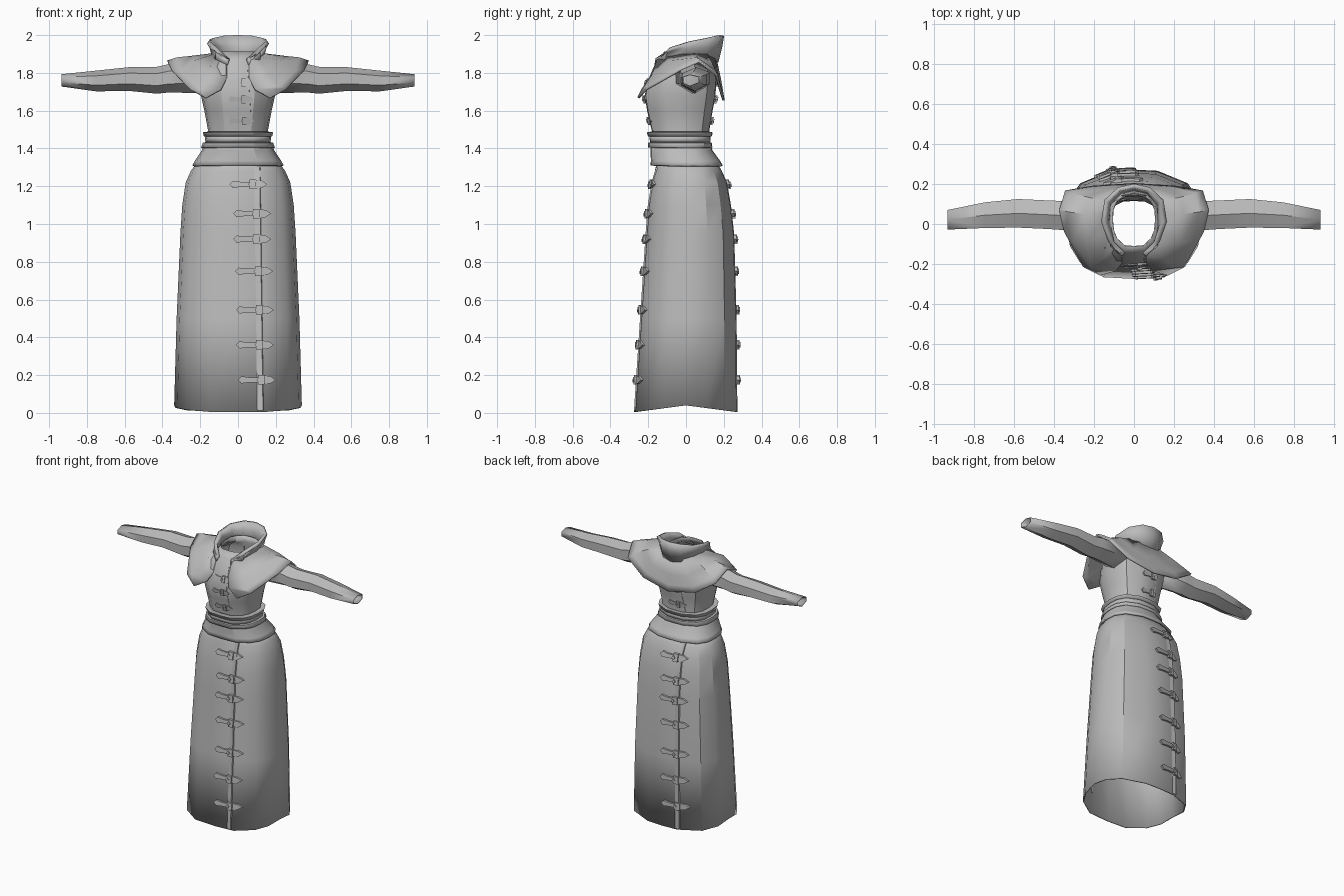
import bpy, math
from mathutils import Vector
from mathutils.bvhtree import BVHTree

if "Cube" in bpy.data.objects:
    bpy.data.objects.remove(bpy.data.objects["Cube"])

cloth = bpy.data.materials.new("grey_cloth")
cloth.diffuse_color = (0.5, 0.5, 0.5, 1)
cloth.use_nodes = True
cloth.node_tree.nodes["Principled BSDF"].inputs["Base Color"].default_value = cloth.diffuse_color


def make(name, verts, faces, thick=0.0, angle=30):
    me = bpy.data.meshes.new(name)
    me.from_pydata([tuple(v) for v in verts], [], faces)
    me.materials.append(cloth)
    ob = bpy.data.objects.new(name, me)
    bpy.context.collection.objects.link(ob)
    bpy.ops.object.select_all(action='DESELECT')
    bpy.context.view_layer.objects.active = ob
    ob.select_set(True)
    bpy.ops.object.mode_set(mode='EDIT')
    bpy.ops.mesh.select_all(action='SELECT')
    bpy.ops.mesh.normals_make_consistent(inside=False)
    bpy.ops.object.mode_set(mode='OBJECT')
    bpy.ops.object.shade_smooth_by_angle(angle=math.radians(angle))
    if thick:
        m = ob.modifiers.new("thickness", 'SOLIDIFY')
        m.thickness, m.offset = thick, -1
    return ob


def loft(name, rings, thick=0.0, closed=True, angle=30):
    n = len(rings[0])
    faces = [(r * n + i, r * n + (i + 1) % n, (r + 1) * n + (i + 1) % n, (r + 1) * n + i)
             for r in range(len(rings) - 1) for i in range(n if closed else n - 1)]
    return make(name, [v for ring in rings for v in ring], faces, thick, angle)


# Half cross-section of the garment, front to back, mirrored to a full loop
HALF = [(0, -1), (.45, -.97), (.8, -.7), (.95, -.4), (1, 0), (.98, .4), (.8, .75), (.35, .98), (0, 1)]
LOOP = HALF + [(-x, y) for x, y in HALF[-2:0:-1]]


def ring(z, rx, yf, yb, sag=0.0):
    c, h = (yf + yb) / 2, (yb - yf) / 2
    return [Vector((u * rx, c + v * h, z - sag * abs(v))) for u, v in LOOP]


# Long skirt with a slightly dipping hem
skirt = loft("skirt", [ring(.04, .338, -.275, .272, .035), ring(.5, .325, -.242, .268),
                       ring(.95, .305, -.212, .255), ring(1.1, .295, -.2, .238),
                       ring(1.22, .277, -.18, .217), ring(1.28, .25, -.165, .19),
                       ring(1.35, .2, -.15, .15)], .008)

# Fitted bodice rising to the neck
bodice = loft("bodice", [ring(1.38, .17, -.17, .125), ring(1.48, .15, -.172, .115), ring(1.6, .172, -.2, .135),
                         ring(1.68, .19, -.213, .15), ring(1.76, .195, -.195, .155),
                         ring(1.83, .18, -.165, .15), ring(1.87, .12, -.14, .14),
                         ring(1.91, .105, -.11, .145)], .006)

# Flared waist piece and the stacked belts above it
loft("waist_flare", [ring(1.31, .242, -.188, .195), ring(1.335, .228, -.186, .18),
                     ring(1.39, .192, -.188, .14), ring(1.425, .18, -.187, .13)], .012)
loft("lower_belt", [ring(1.405, .196, -.2, .14), ring(1.43, .186, -.2, .136), ring(1.435, .165, -.185, .125)], .01)
loft("middle_belt", [ring(1.43, .172, -.19, .128), ring(1.465, .176, -.195, .13)], .01)
loft("upper_belt", [ring(1.462, .18, -.2, .135), ring(1.485, .186, -.208, .142), ring(1.49, .155, -.18, .12)], .01)

# Six-sided sleeves: x, front, back, bottom, top
SLEEVE = [(.15, -.06, .12, 1.69, 1.87), (.36, -.03, .115, 1.697, 1.848), (.43, -.025, .118, 1.69, 1.832),
          (.58, -.018, .125, 1.705, 1.83), (.75, -.02, .108, 1.702, 1.812), (.935, -.028, .07, 1.728, 1.793)]
HEX = [(0, .3), (0, .75), (.5, 1), (1, .8), (1, .3), (.5, 0)]
for side, label in ((1, "right"), (-1, "left")):
    loft(label + "_sleeve", [[Vector((side * x, a + u * (b - a), c + w * (d - c))) for u, w in HEX]
                             for x, a, b, c, d in SLEEVE], .005)

# Shoulder cape: neck, middle and hem rows, from the front edge to the back
CAPE = [[(.06, -.15, 1.88), (.1, -.1, 1.89), (.125, -.03, 1.9), (.13, .05, 1.905),
         (.115, .11, 1.905), (.07, .15, 1.89), (0, .16, 1.885)],
        [(.06, -.195, 1.775), (.16, -.18, 1.79), (.235, -.09, 1.865), (.25, .05, 1.89),
         (.235, .135, 1.86), (.14, .172, 1.79), (0, .185, 1.77)],
        [(.09, -.235, 1.715), (.215, -.22, 1.73), (.305, -.09, 1.815), (.325, .06, 1.882),
         (.31, .155, 1.815), (.18, .185, 1.73), (0, .197, 1.7)],
        [(.17, -.258, 1.67), (.255, -.215, 1.715), (.35, -.04, 1.815), (.375, .07, 1.865),
         (.345, .168, 1.79), (.205, .192, 1.695), (0, .205, 1.655)]]


def mirrored(row):
    return [Vector(p) for p in row] + [Vector((-x, y, z)) for x, y, z in row[-2::-1]]


loft("shoulder_cape", [mirrored(r) for r in CAPE], .012, closed=False, angle=40)

# Standing collar, open at the front and highest at the back
COLLAR = [[(.045, -.15, 1.84), (.1, -.1, 1.87), (.115, 0, 1.88), (.11, .09, 1.88), (.06, .14, 1.87), (0, .15, 1.86)],
          [(.045, -.145, 1.875), (.1, -.09, 1.915), (.128, 0, 1.935), (.118, .1, 1.94), (.065, .155, 1.94), (0, .17, 1.94)],
          [(.06, -.135, 1.885), (.11, -.085, 1.935), (.145, .01, 1.965), (.13, .11, 1.985), (.07, .165, 1.998), (0, .18, 2)]]
loft("collar", [mirrored(r) for r in COLLAR], .022, closed=False, angle=40)


# Surface lookup so trims lie on the cloth; side -1 is front, 1 is back
def lookup(ob):
    return BVHTree.FromPolygons([v.co for v in ob.data.vertices], [tuple(p.vertices) for p in ob.data.polygons])


TREES = {"skirt": lookup(skirt), "bodice": lookup(bodice)}


def on_cloth(part, side, x, z, lift):
    hit = TREES[part].ray_cast(Vector((x, side * 2, z)), Vector((0, -side, 0)))[0]
    return Vector((x, (hit.y if hit else 0) + side * lift, z))


def plate(name, part, side, outline, lift):
    n = len(outline)
    pts = [on_cloth(part, side, x, z, l) for l in (lift, -.004) for x, z in outline]
    faces = [tuple(range(n)), tuple(range(2 * n - 1, n - 1, -1))]
    faces += [(i, n + i, n + (i + 1) % n, (i + 1) % n) for i in range(n)]
    return make(name, pts, faces)


def strap(name, part, side, cx, z, w, h):
    # pointed tab halves meeting in the middle, with a keeper and a diamond stud
    tab = [(-1, 0), (-.82, .8), (-.4, .55), (.25, .55), (.3, 1), (.72, .8), (1, 0),
           (.72, -.8), (.3, -1), (.25, -.55), (-.4, -.55), (-.82, -.8)]
    for label, shape, lift in (("strap", tab, .013),
                               ("keeper", [(.05, -1.05), (.05, 1.05), (.4, 1.05), (.4, -1.05)], .019),
                               ("stud", [(-.02, 0), (.1, .6), (.22, 0), (.1, -.6)], .024)):
        plate(f"{name}_{label}", part, side, [(cx - side * u * w, z + v * h) for u, v in shape], lift)


# Rows of straps and the overlapping edge, repeated front and back
SKIRT_STRAPS = [(.055, 1.21), (.075, 1.055), (.075, .92), (.085, .75), (.09, .545), (.09, .36), (.1, .175)]
BODICE_STRAPS = [(.015, 1.75), (.015, 1.66), (.02, 1.545)]
for side, label in ((-1, "front"), (1, "back")):
    for i, (x, z) in enumerate(SKIRT_STRAPS):
        strap(f"{label}_skirt_{i}", "skirt", side, -side * x, z, .1, .024)
    for i, (x, z) in enumerate(BODICE_STRAPS):
        strap(f"{label}_bodice_{i}", "bodice", side, -side * x, z, .065, .02)
    for part, zs, x0, x1 in (("skirt", (.012, .5, .95, 1.1, 1.22, 1.3), .132, .115),
                             ("bodice", (1.49, 1.6, 1.68, 1.76, 1.83), .075, .05)):
        rows = []
        for z in zs:
            x = x0 + (x1 - x0) * (z - zs[0]) / (zs[-1] - zs[0])
            rows.append([on_cloth(part, side, -side * (x + d), z, l)
                         for d, l in ((-.03, .0), (0, .008), (.004, -.003))])
        loft(f"{label}_{part}_edge", rows, closed=False)
